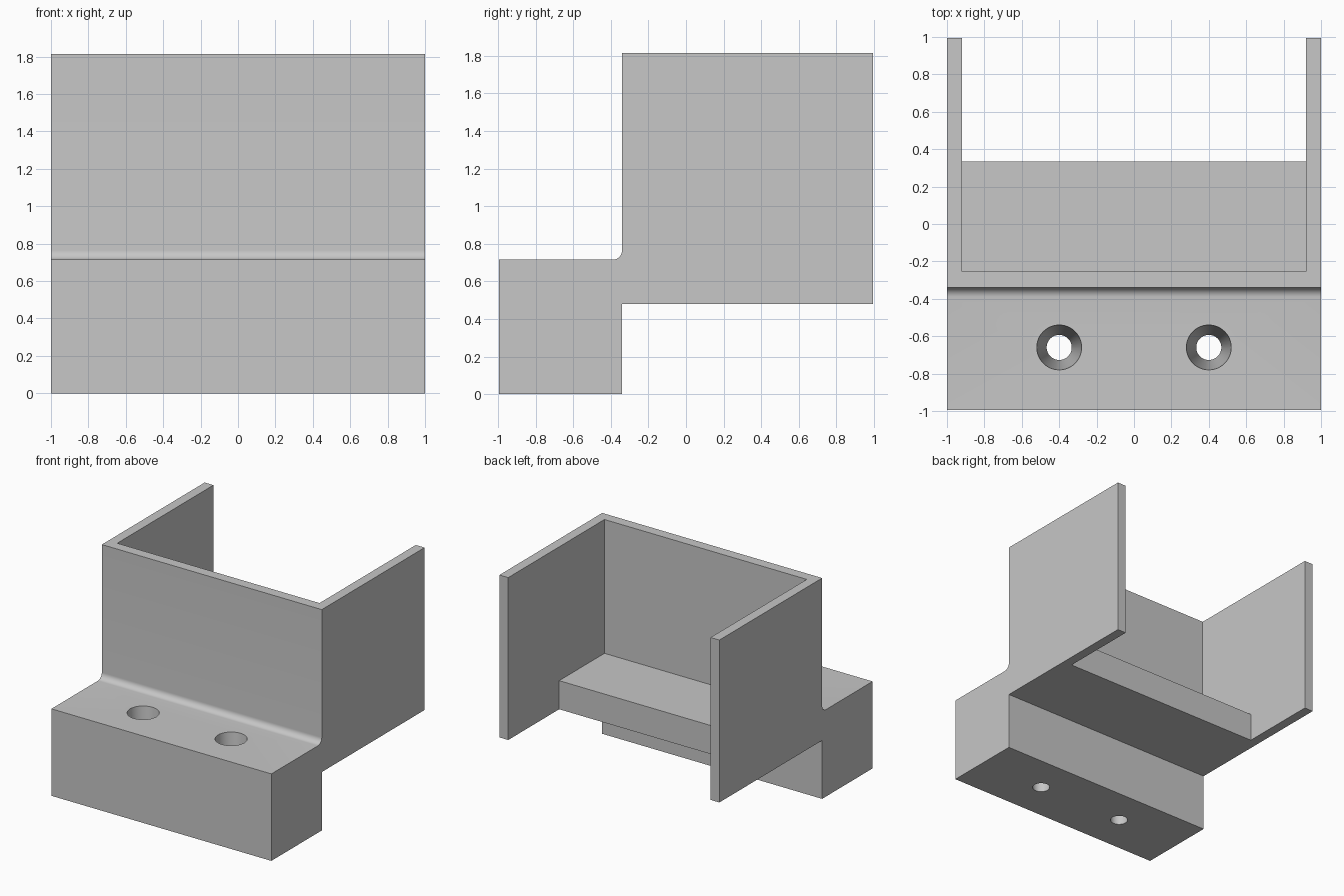
import bpy, bmesh
from math import sin, cos, pi

cube = bpy.data.objects.get("Cube")
if cube:
    bpy.data.objects.remove(cube, do_unlink=True)

grey = bpy.data.materials.new("plain grey")
grey.use_nodes = True
grey.diffuse_color = (0.57, 0.57, 0.57, 1)
grey.node_tree.nodes["Principled BSDF"].inputs["Base Color"].default_value = grey.diffuse_color

HALF, DEPTH, TOP = 1.0, 0.995, 1.815
LEDGE, SHELF_BOTTOM = 0.715, 0.48
WALL_Y, INNER_Y, SHELF_Y, INNER_X = -0.34, -0.255, 0.333, 0.92
FILLET = 0.05


def make_object(name, bm):
    bmesh.ops.recalc_face_normals(bm, faces=bm.faces)
    mesh = bpy.data.meshes.new(name)
    bm.to_mesh(mesh)
    bm.free()
    mesh.materials.append(grey)
    obj = bpy.data.objects.new(name, mesh)
    bpy.context.collection.objects.link(obj)
    return obj


def extrude_profile(name, points, half_width):
    """Extrude a (y, z) outline symmetrically along x."""
    bm = bmesh.new()
    face = bm.faces.new([bm.verts.new((-half_width, y, z)) for y, z in points])
    result = bmesh.ops.extrude_face_region(bm, geom=[face])
    verts = [v for v in result["geom"] if isinstance(v, bmesh.types.BMVert)]
    bmesh.ops.translate(bm, verts=verts, vec=(2 * half_width, 0, 0))
    return make_object(name, bm)


def cut(target, cutter):
    cutter.hide_render = True
    mod = target.modifiers.new(cutter.name, 'BOOLEAN')
    mod.operation = 'DIFFERENCE'
    mod.solver = 'EXACT'
    mod.object = cutter
    bpy.context.view_layer.objects.active = target
    bpy.ops.object.modifier_apply(modifier=mod.name)
    bpy.data.objects.remove(cutter, do_unlink=True)


# Stepped bracket outline with a rounded inside corner above the ledge
steps = 10
corner = [(WALL_Y - FILLET + FILLET * sin(a), LEDGE + FILLET - FILLET * cos(a))
          for a in (pi / 2 * i / steps for i in range(steps + 1))]
outline = [(-DEPTH, 0), (WALL_Y, 0), (WALL_Y, SHELF_BOTTOM), (DEPTH, SHELF_BOTTOM),
           (DEPTH, TOP), (WALL_Y, TOP)] + corner[::-1] + [(-DEPTH, LEDGE)]
bracket = extrude_profile("bracket", outline, HALF)

# Open cradle: space above the shelf and the gap behind it
cradle = extrude_profile("cradle_cutter", [
    (INNER_Y, LEDGE), (SHELF_Y, LEDGE), (SHELF_Y, 0.2), (1.2, 0.2),
    (1.2, 2.0), (INNER_Y, 2.0)], INNER_X)
cut(bracket, cradle)

# Tapered screw holes through the mounting block
R_TOP, R_BOTTOM, EXTRA = 0.12, 0.067, 0.02
slope = (R_TOP - R_BOTTOM) / LEDGE
for x in (-0.4, 0.4):
    bm = bmesh.new()
    bmesh.ops.create_cone(bm, cap_ends=True, segments=48,
                          radius1=R_BOTTOM - slope * EXTRA,
                          radius2=R_TOP + slope * EXTRA,
                          depth=LEDGE + 2 * EXTRA)
    bmesh.ops.translate(bm, verts=bm.verts, vec=(x, -0.66, LEDGE / 2))
    cut(bracket, make_object("screw_hole_cutter", bm))

# Smooth the fillet and holes, keep the corners crisp
bpy.ops.object.select_all(action='DESELECT')
bracket.select_set(True)
bpy.context.view_layer.objects.active = bracket
bpy.ops.object.shade_smooth_by_angle(angle=pi / 6)
